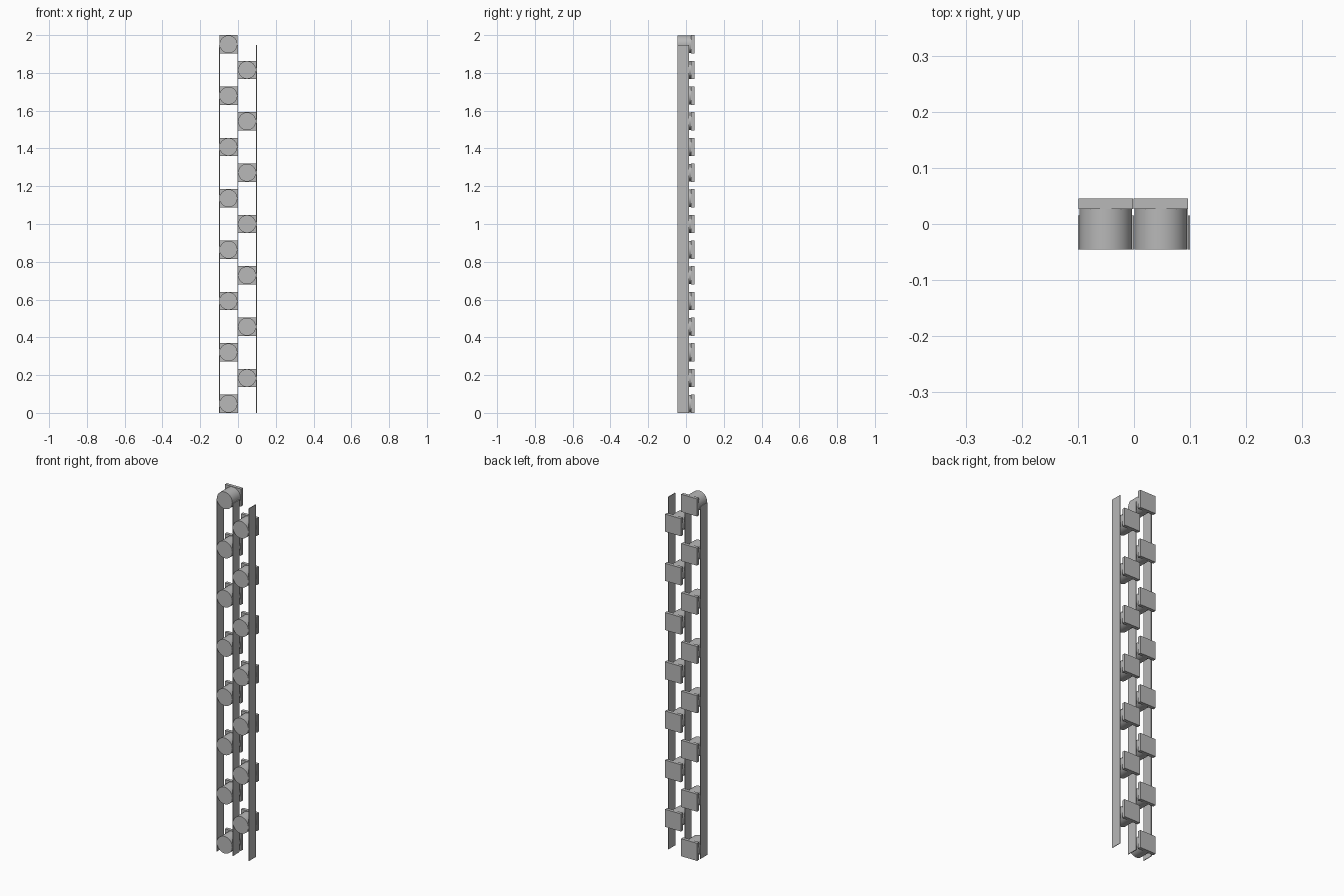
import bpy
import math

if "Cube" in bpy.data.objects:
    bpy.data.objects.remove(bpy.data.objects["Cube"], do_unlink=True)

GREY = (0.48, 0.48, 0.48, 1)
mat = bpy.data.materials.new("plain grey")
mat.use_nodes = True
mat.diffuse_color = GREY
mat.node_tree.nodes["Principled BSDF"].inputs["Base Color"].default_value = GREY


def box(name, lo, hi):
    """Axis-aligned box between two corners."""
    centre = [(a + b) / 2 for a, b in zip(lo, hi)]
    bpy.ops.mesh.primitive_cube_add(size=1, location=centre)
    obj = bpy.context.object
    obj.name = name
    obj.scale = [b - a for a, b in zip(lo, hi)]
    bpy.ops.object.transform_apply(location=False, rotation=False, scale=True)
    obj.data.materials.append(mat)


def drum(name, x, z, radius, front, back):
    """Round peg lying along y."""
    bpy.ops.mesh.primitive_cylinder_add(
        vertices=48, radius=radius, depth=back - front,
        location=(x, (front + back) / 2, z), rotation=(math.pi / 2, 0, 0))
    obj = bpy.context.object
    obj.name = name
    obj.data.materials.append(mat)
    bpy.ops.object.shade_smooth_by_angle(angle=math.radians(40))


FRONT, BACK = -0.045, 0.045
PLATE_FRONT = 0.027
SIZE = 0.097                 # square plate side
STEP = (2 - SIZE) / 7        # spacing within one column


def knob(side, index, x, z):
    """Round peg with a square plate behind it."""
    h = SIZE / 2
    drum(f"{side}_peg_{index}", x, z, 0.047, FRONT, PLATE_FRONT)
    box(f"{side}_plate_{index}", (x - h, PLATE_FRONT, z - h), (x + h, BACK, z + h))


# Two staggered columns of knobs
for i in range(8):
    knob("right", i + 1, -0.0505, SIZE / 2 + i * STEP)
for i in range(7):
    knob("left", i + 1, 0.048, SIZE / 2 + (i + 0.5) * STEP)

# Thin upright strips beside and between the columns
for name, x in (("right_strip", -0.1), ("middle_strip", -0.0035), ("left_strip", 0.0965)):
    box(name, (x, FRONT, 0), (x + 0.0035, 0.015, 1.947))
